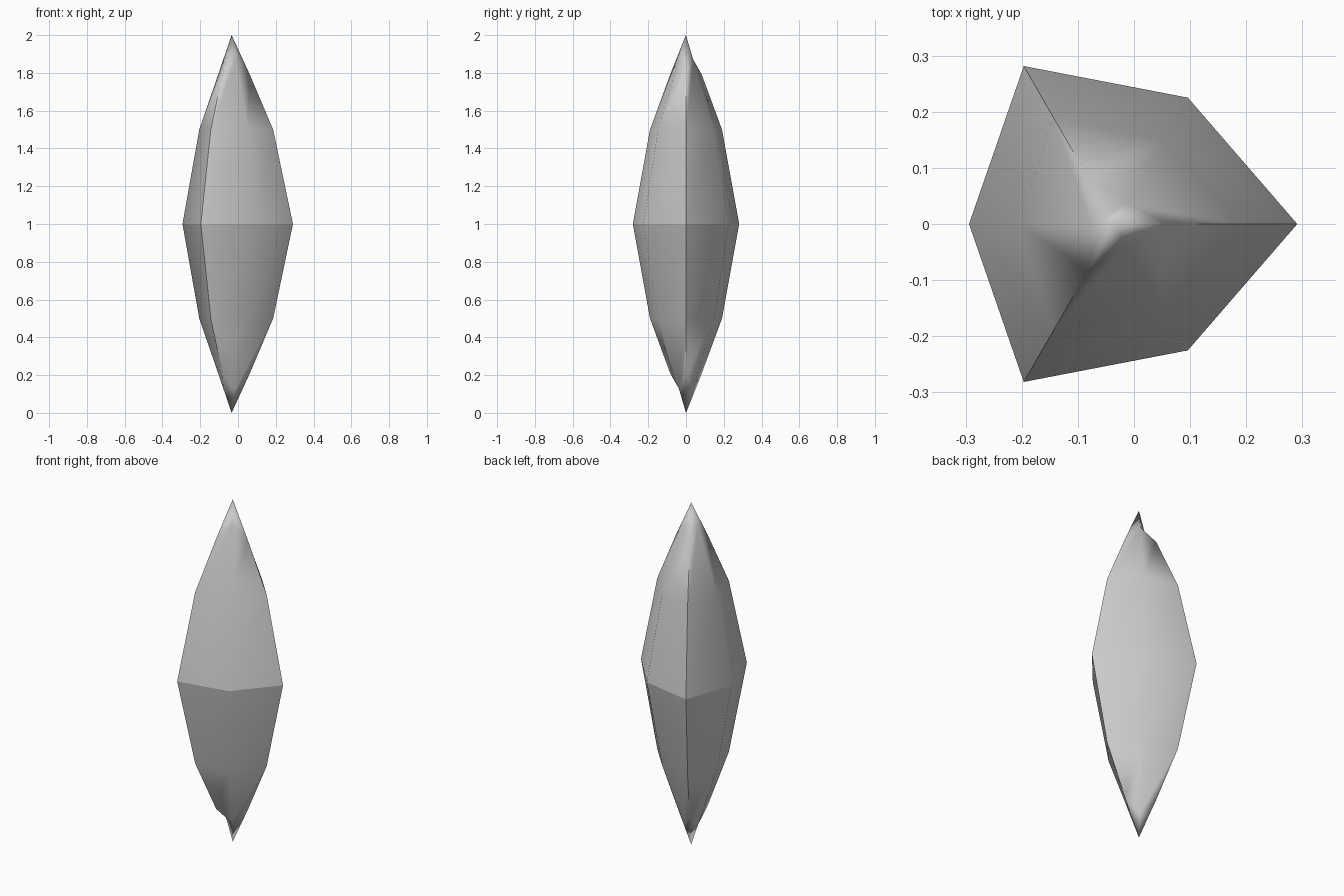
import bpy, bmesh
from math import cos, sin, radians

cube = bpy.data.objects.get("Cube")
if cube:
    bpy.data.objects.remove(cube, do_unlink=True)

AXIS_X = -0.034
# Levels from the girdle outwards: (height from middle, radius)
RIDGE = [(0.0, 0.325), (0.5, 0.22), (0.79, 0.097)]
VALLEY = [(0.0, 0.26), (0.5, 0.171), (0.873, 0.043)]

stone = bpy.data.materials.new("pale grey stone")
stone.use_nodes = True
stone.diffuse_color = (0.6, 0.6, 0.6, 1)
stone.node_tree.nodes["Principled BSDF"].inputs["Base Color"].default_value = (0.6, 0.6, 0.6, 1)

bm = bmesh.new()


def point(angle, radius, height):
    a = radians(angle)
    return bm.verts.new((AXIS_X + radius * cos(a), radius * sin(a), 1 + height))


def add_face(verts, side):
    bm.faces.new(verts if side > 0 else verts[::-1]).smooth = True


# Girdle of six points, ridges alternating with valleys
girdle = [point(60 * i, (VALLEY if i % 2 else RIDGE)[0][1], 0) for i in range(6)]


def half_crystal(side, notched):
    """Three double-sided flanks closed by three faces around the tip."""
    columns = []
    for i in range(6):
        levels = VALLEY if i % 2 else RIDGE
        columns.append([girdle[i]] + [point(60 * i, r, side * h) for h, r in levels[1:]])
    tip = point(0, 0, side)
    for i in range(6):
        a, b = columns[i], columns[(i + 1) % 6]
        for k in range(2):
            add_face([a[k], b[k], b[k + 1], a[k + 1]], side)
    for i in (0, 2, 4):
        before, corner, after = (columns[(i + d) % 6][2] for d in (-1, 0, 1))
        if i == notched:
            # Chipped corner
            add_face([before, corner, after], side)
            add_face([before, after, tip], side)
        else:
            add_face([before, corner, tip], side)
            add_face([corner, after, tip], side)
        # Crisp ridge lines
        for low, high in zip(columns[i], columns[i][1:]):
            bm.edges.get((low, high)).smooth = False


half_crystal(1, 2)
half_crystal(-1, 4)

# Crisp girdle
for i in range(6):
    bm.edges.get((girdle[i], girdle[(i + 1) % 6])).smooth = False

mesh = bpy.data.meshes.new("crystal")
bm.to_mesh(mesh)
bm.free()
mesh.materials.append(stone)
bpy.context.collection.objects.link(bpy.data.objects.new("crystal", mesh))
